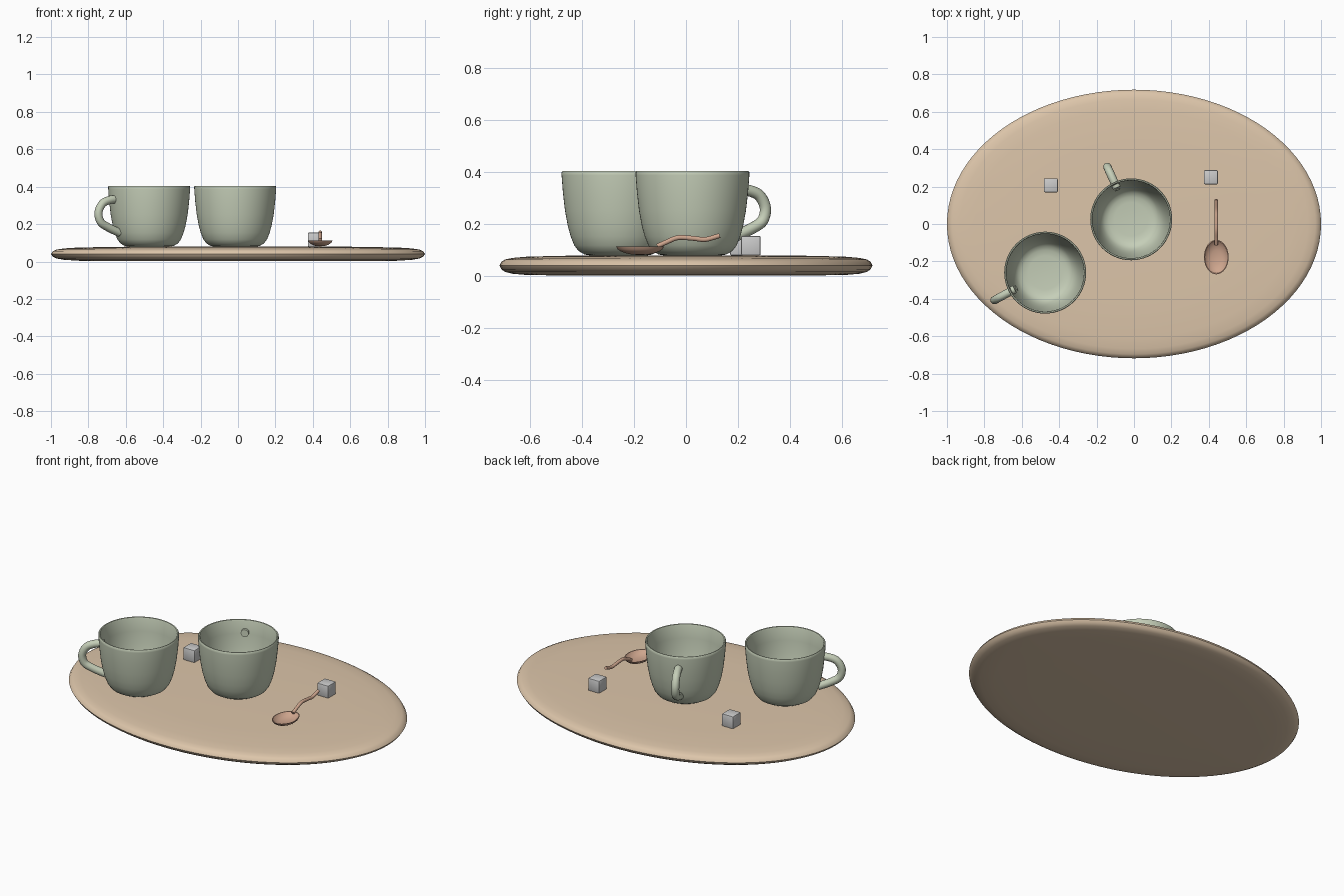
import bpy, bmesh, math
from mathutils import Matrix, Vector

if "Cube" in bpy.data.objects:
    bpy.data.objects.remove(bpy.data.objects["Cube"])


def material(name, rgb):
    m = bpy.data.materials.new(name)
    m.diffuse_color = (*rgb, 1)
    m.use_nodes = True
    m.node_tree.nodes["Principled BSDF"].inputs["Base Color"].default_value = m.diffuse_color
    return m


WOOD = material("tan_wood", (0.72, 0.56, 0.40))
SAGE = material("sage_glaze", (0.56, 0.62, 0.48))
COPPER = material("copper", (0.62, 0.38, 0.27))
SUGAR = material("sugar_white", (0.93, 0.93, 0.91))


def finish(name, bm, mat, angle=40):
    bmesh.ops.recalc_face_normals(bm, faces=bm.faces)
    me = bpy.data.meshes.new(name)
    bm.to_mesh(me)
    bm.free()
    ob = bpy.data.objects.new(name, me)
    bpy.context.collection.objects.link(ob)
    me.materials.append(mat)
    bpy.ops.object.select_all(action='DESELECT')
    ob.select_set(True)
    bpy.context.view_layer.objects.active = ob
    bpy.ops.object.shade_smooth_by_angle(angle=math.radians(angle))
    return ob


def lathe(name, profile, mat, loc=(0, 0, 0), scale=(1, 1, 1), n=64):
    """Closed surface of revolution; profile starts and ends on the axis."""
    bm = bmesh.new()
    rings = []
    for r, z in profile:
        if r == 0:
            rings.append([bm.verts.new((0, 0, z))] * n)
        else:
            rings.append([bm.verts.new((r * math.cos(2 * math.pi * i / n),
                                        r * math.sin(2 * math.pi * i / n), z)) for i in range(n)])
    for a, b in zip(rings, rings[1:]):
        for i in range(n):
            j = (i + 1) % n
            bm.faces.new(dict.fromkeys((a[i], a[j], b[j], b[i])))
    bm.transform(Matrix.Translation(loc) @ Matrix.Diagonal((*scale, 1)))
    return finish(name, bm, mat)


def smooth_path(pts, steps=8):
    """Catmull-Rom interpolation through the points."""
    p = [Vector(q) for q in pts]
    p = [2 * p[0] - p[1]] + p + [2 * p[-1] - p[-2]]
    out = []
    for a, b, c, d in zip(p, p[1:], p[2:], p[3:]):
        for k in range(steps):
            t = k / steps
            out.append(0.5 * (2 * b + (c - a) * t + (2 * a - 5 * b + 4 * c - d) * t * t
                              + (3 * b - a - 3 * c + d) * t ** 3))
    return out + [p[-2]]


def tube(name, pts, radius, mat, matrix, n=14):
    """Round bar along a path lying in the local XZ plane."""
    path = smooth_path(pts)
    bm = bmesh.new()
    rings = []
    for i, q in enumerate(path):
        t = (path[min(i + 1, len(path) - 1)] - path[max(i - 1, 0)]).normalized()
        side = Vector((0, 1, 0))
        up = t.cross(side)
        rings.append([bm.verts.new(q + radius * (side * math.cos(2 * math.pi * k / n)
                                                 + up * math.sin(2 * math.pi * k / n))) for k in range(n)])
    for a, b in zip(rings, rings[1:]):
        for i in range(n):
            j = (i + 1) % n
            bm.faces.new((a[i], a[j], b[j], b[i]))
    bm.faces.new(rings[0])
    bm.faces.new(rings[-1])
    bm.transform(matrix)
    return finish(name, bm, mat)


# Oval tray with a soft rounded edge
lathe("tray", [(0, 0.002), (0.6, 0.002), (0.85, 0.004), (0.93, 0.009), (0.97, 0.016), (0.99, 0.026),
               (1, 0.040), (0.99, 0.055), (0.97, 0.064), (0.93, 0.070), (0.85, 0.075),
               (0.6, 0.079), (0, 0.080)], WOOD, scale=(1, 0.718, 1), n=96)

# Two cups, each with a loop handle whose ends pass through the wall
CUP = [(0, 0), (0.10, 0), (0.13, 0.005), (0.153, 0.018), (0.170, 0.04), (0.184, 0.075), (0.195, 0.115),
       (0.206, 0.175), (0.214, 0.245), (0.219, 0.310), (0.219, 0.322), (0.216, 0.326), (0.210, 0.325),
       (0.207, 0.318), (0.203, 0.245), (0.194, 0.175), (0.183, 0.115), (0.172, 0.078),
       (0.158, 0.046), (0.142, 0.028), (0.12, 0.018), (0.09, 0.014), (0, 0.014)]
LOOP = [(0.185, 0, 0.255), (0.235, 0, 0.252), (0.283, 0, 0.232), (0.308, 0, 0.185),
        (0.296, 0, 0.135), (0.25, 0, 0.105), (0.18, 0, 0.075)]
for side, x, y, angle in (("center", -0.015, 0.025, 114.5), ("left", -0.475, -0.26, 208.5)):
    lathe("cup_" + side, CUP, SAGE, (x, y, 0.078))
    tube("cup_handle_" + side, LOOP, 0.022, SAGE,
         Matrix.Translation((x, y, 0.078)) @ Matrix.Rotation(math.radians(angle), 4, 'Z'))

# Spoon: shallow hollow bowl and wavy stem
lathe("spoon_bowl", [(0, 0), (0.35, 0.002), (0.6, 0.007), (0.8, 0.014), (0.93, 0.022), (1, 0.032),
                     (0.94, 0.032), (0.85, 0.024), (0.65, 0.014), (0.4, 0.008), (0, 0.006)],
      COPPER, (0.44, -0.177, 0.081), (0.066, 0.092, 1), n=40)
tube("spoon_stem", [(-0.11, 0, 0.115), (-0.075, 0, 0.131), (-0.03, 0, 0.148), (0.03, 0, 0.145),
                    (0.075, 0, 0.141), (0.13, 0, 0.156)], 0.0095, COPPER,
     Matrix.Translation((0.44, 0, 0)) @ Matrix.Rotation(math.pi / 2, 4, 'Z'))

# Sugar cubes with softened edges
for side, x, y in (("left", -0.445, 0.207), ("right", 0.411, 0.25)):
    bm = bmesh.new()
    bmesh.ops.create_cube(bm, size=0.075)
    bmesh.ops.bevel(bm, geom=bm.edges[:], offset=0.006, segments=2, profile=0.5, affect='EDGES')
    bm.transform(Matrix.Translation((x, y, 0.117)))
    finish("sugar_cube_" + side, bm, SUGAR, 30)
